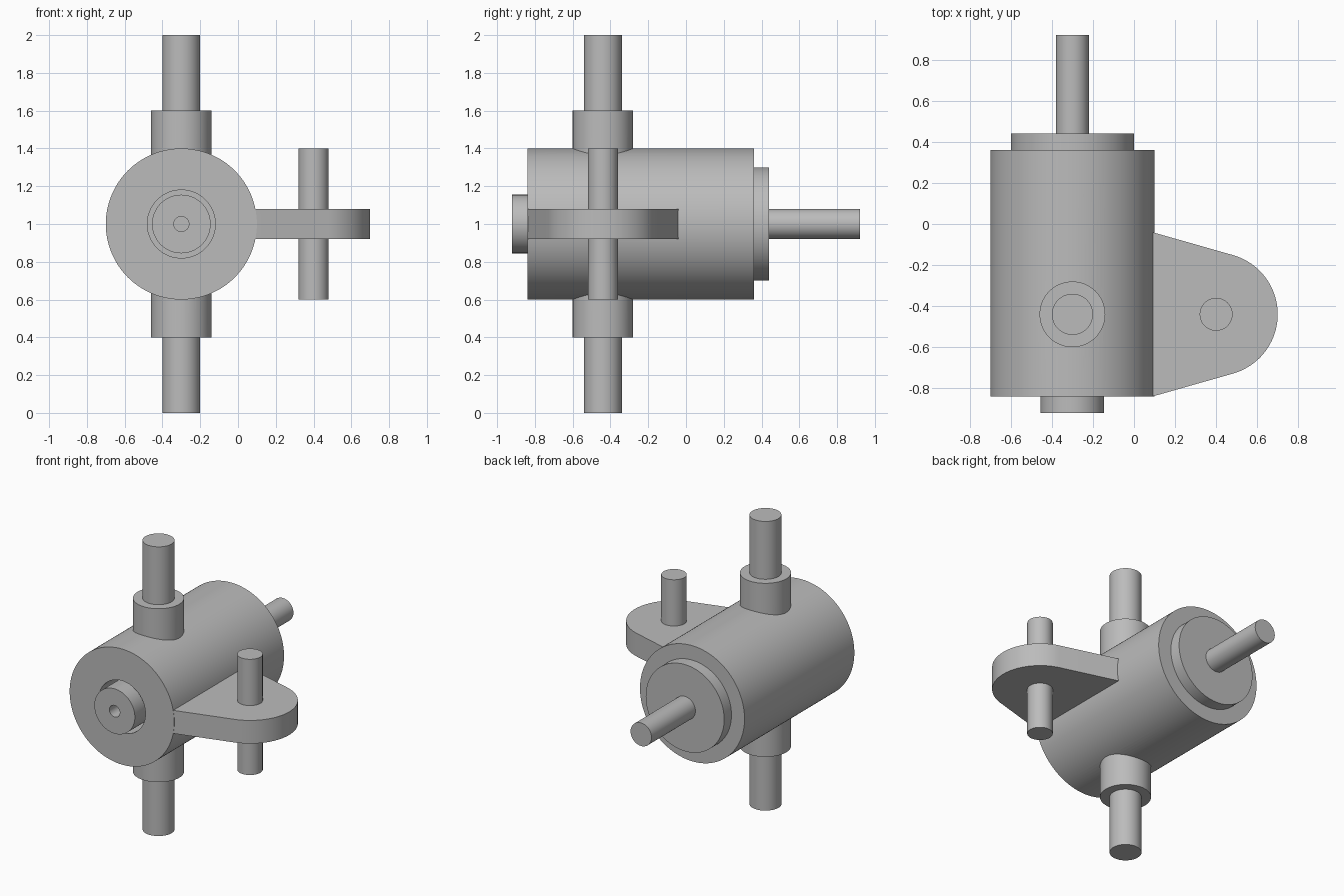
import bpy
import math
from mathutils import Matrix, Vector
import bmesh

cube = bpy.data.objects.get("Cube")
if cube:
    bpy.data.objects.remove(cube, do_unlink=True)

metal = bpy.data.materials.new("plain_grey_metal")
metal.use_nodes = True
grey = (0.5, 0.5, 0.5, 1)
metal.diffuse_color = grey
metal.node_tree.nodes["Principled BSDF"].inputs["Base Color"].default_value = grey

BODY_X, BODY_Z = -0.3, 1.0      # main bore axis
CROSS_Y = -0.44                 # plane of the cross shaft and the lug pin
PIN_X = 0.4


def add_object(name, bm):
    mesh = bpy.data.meshes.new(name)
    bmesh.ops.recalc_face_normals(bm, faces=bm.faces)
    bm.to_mesh(mesh)
    bm.free()
    obj = bpy.data.objects.new(name, mesh)
    bpy.context.collection.objects.link(obj)
    mesh.materials.append(metal)
    return obj


def cylinder(name, radius, start, end, x, y=None, sides=96):
    """Upright when y is given, otherwise lying along the main bore axis."""
    bm = bmesh.new()
    mid = (start + end) / 2
    if y is None:
        place = Matrix.Translation((x, mid, BODY_Z)) @ Matrix.Rotation(math.pi / 2, 4, "X")
    else:
        place = Matrix.Translation((x, y, mid))
    bmesh.ops.create_cone(bm, cap_ends=True, segments=sides, radius1=radius,
                          radius2=radius, depth=end - start, matrix=place)
    return add_object(name, bm)


def combine(target, tool, operation):
    mod = target.modifiers.new(operation.title(), "BOOLEAN")
    mod.operation = operation
    mod.solver = "EXACT"
    mod.object = tool
    bpy.context.view_layer.objects.active = target
    bpy.ops.object.modifier_apply(modifier=mod.name)
    bpy.data.objects.remove(tool, do_unlink=True)


# Side lug: straight root, tangent flanks and a round end about the pin
tangent = math.radians(73.74)
steps = 40
outline = [(0.0, -0.84), (0.09, -0.84)]
for i in range(steps + 1):
    a = -tangent + 2 * tangent * i / steps
    outline.append((PIN_X + 0.3 * math.cos(a), CROSS_Y + 0.3 * math.sin(a)))
outline += [(0.09, -0.04), (0.0, -0.04)]
bm = bmesh.new()
face = bm.faces.new([bm.verts.new((x, y, BODY_Z - 0.08)) for x, y in outline])
grown = bmesh.ops.extrude_face_region(bm, geom=[face])["geom"]
bmesh.ops.translate(bm, vec=Vector((0, 0, 0.16)),
                    verts=[v for v in grown if isinstance(v, bmesh.types.BMVert)])
lug = add_object("side_lug", bm)

# Housing: barrel joined to the lug and collars, with a front bore
housing = cylinder("housing", 0.4, -0.84, 0.36, BODY_X, sides=128)
combine(housing, lug, "UNION")
combine(housing, cylinder("collars", 0.16, 0.4, 1.6, BODY_X, CROSS_Y), "UNION")
combine(housing, cylinder("bore_cutter", 0.18, -1.0, -0.64, BODY_X), "DIFFERENCE")

# Front spigot with a centre hole
spigot = cylinder("front_spigot", 0.155, -0.92, -0.62, BODY_X)
combine(spigot, cylinder("hole_cutter", 0.04, -1.0, -0.8, BODY_X, sides=48), "DIFFERENCE")

# Rear flange and drive shaft
parts = [
    housing, spigot,
    cylinder("rear_flange", 0.3, 0.34, 0.44, BODY_X),
    cylinder("rear_shaft", 0.08, 0.4, 0.92, BODY_X),
    cylinder("lug_pin", 0.08, 0.6, 1.4, PIN_X, CROSS_Y),
    cylinder("upper_cross_shaft", 0.1, 1.5, 2.0, BODY_X, CROSS_Y),
    cylinder("lower_cross_shaft", 0.1, 0.0, 0.5, BODY_X, CROSS_Y),
]

# Smooth walls, crisp rims
bpy.ops.object.select_all(action="DESELECT")
for part in parts:
    part.select_set(True)
bpy.context.view_layer.objects.active = housing
bpy.ops.object.shade_smooth_by_angle(angle=math.radians(30))
